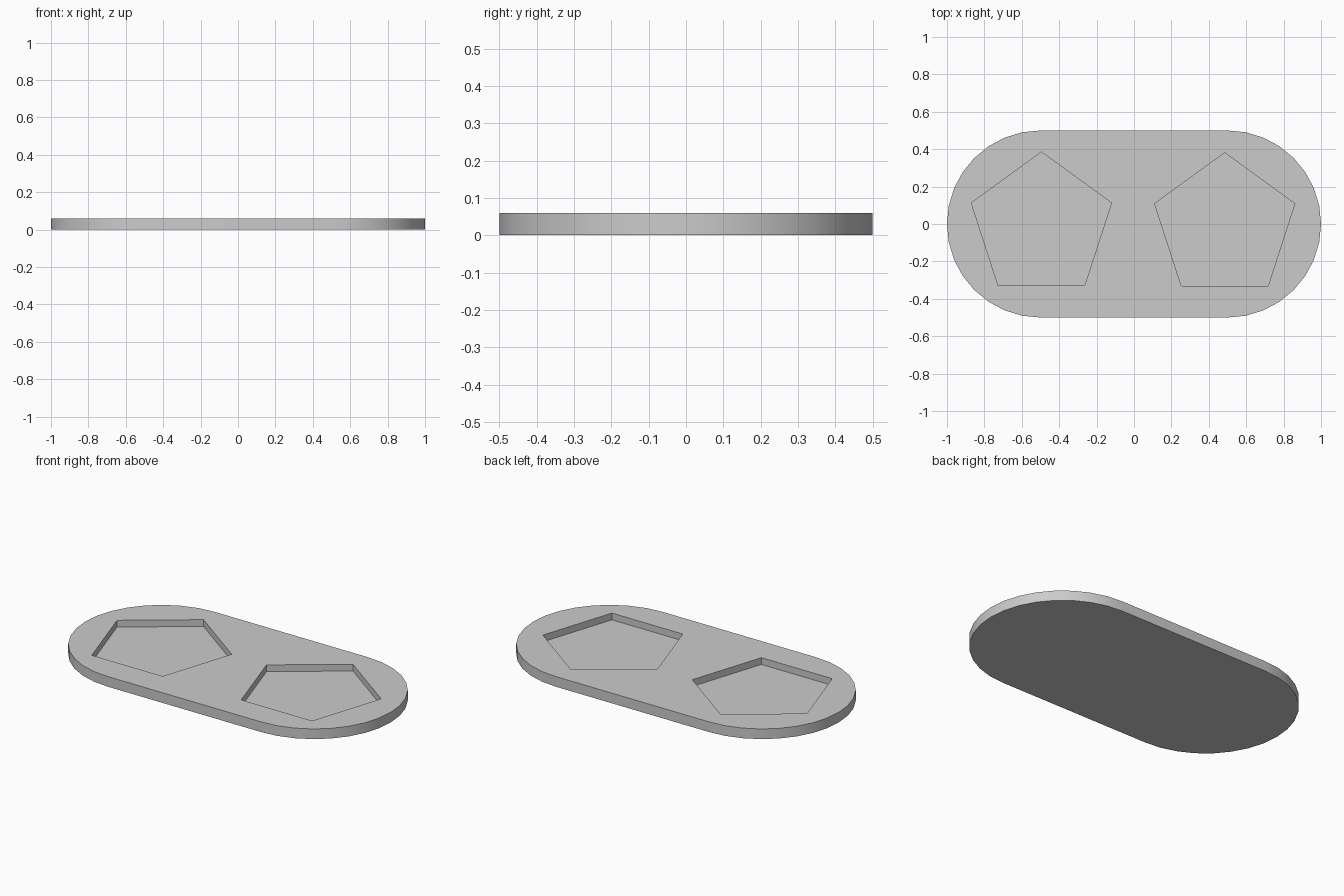
import bpy, bmesh
from math import pi, cos, sin, radians

cube = bpy.data.objects.get("Cube")
if cube:
    bpy.data.objects.remove(cube, do_unlink=True)

HEIGHT, DEPTH = 0.06, 0.04
END_X, END_R, END_STEPS = 0.5, 0.5, 16

grey = bpy.data.materials.new("plain_grey")
grey.use_nodes = True
colour = (0.6, 0.6, 0.6, 1)
grey.diffuse_color = colour
grey.node_tree.nodes["Principled BSDF"].inputs["Base Color"].default_value = colour


def prism(name, outline, bottom, top):
    """Extrude a flat outline straight up."""
    bm = bmesh.new()
    base = bm.faces.new([bm.verts.new((x, y, bottom)) for x, y in outline])
    grown = bmesh.ops.extrude_face_region(bm, geom=[base])["geom"]
    verts = [g for g in grown if isinstance(g, bmesh.types.BMVert)]
    bmesh.ops.translate(bm, verts=verts, vec=(0, 0, top - bottom))
    bmesh.ops.recalc_face_normals(bm, faces=bm.faces)
    mesh = bpy.data.meshes.new(name)
    bm.to_mesh(mesh)
    bm.free()
    mesh.materials.append(grey)
    obj = bpy.data.objects.new(name, mesh)
    bpy.context.collection.objects.link(obj)
    return obj


def arc(cx, cy, radius, start, sweep, steps, count):
    return [(cx + radius * cos(start + sweep * i / steps),
             cy + radius * sin(start + sweep * i / steps)) for i in range(count)]


# Tray body: rounded right and left ends joined by straight sides
outline = (arc(END_X, 0, END_R, -pi / 2, pi, END_STEPS, END_STEPS + 1)
           + arc(-END_X, 0, END_R, pi / 2, pi, END_STEPS, END_STEPS + 1))
tray = prism("tray", outline, 0, HEIGHT)

# Two five-sided pockets cut into the top
for side, cx, cy in (("right", -0.495, -0.009), ("left", 0.485, -0.013)):
    pentagon = arc(cx, cy, 0.394, pi / 2, 2 * pi, 5, 5)
    cutter = prism(side + "_pocket_cutter", pentagon, HEIGHT - DEPTH, HEIGHT * 2)
    cutter.hide_render = True
    cutter.hide_viewport = True
    cut = tray.modifiers.new(side + "_pocket", "BOOLEAN")
    cut.operation = "DIFFERENCE"
    cut.solver = "EXACT"
    cut.object = cutter

# Bake the pockets, then smooth the curved rim
bpy.context.view_layer.update()
baked = bpy.data.meshes.new_from_object(
    tray.evaluated_get(bpy.context.evaluated_depsgraph_get()))
tray.modifiers.clear()
tray.data = baked
for obj in [o for o in bpy.data.objects if o.name.endswith("_pocket_cutter")]:
    bpy.data.objects.remove(obj, do_unlink=True)
bpy.ops.object.select_all(action="DESELECT")
tray.select_set(True)
bpy.context.view_layer.objects.active = tray
bpy.ops.object.shade_smooth_by_angle(angle=radians(30))
